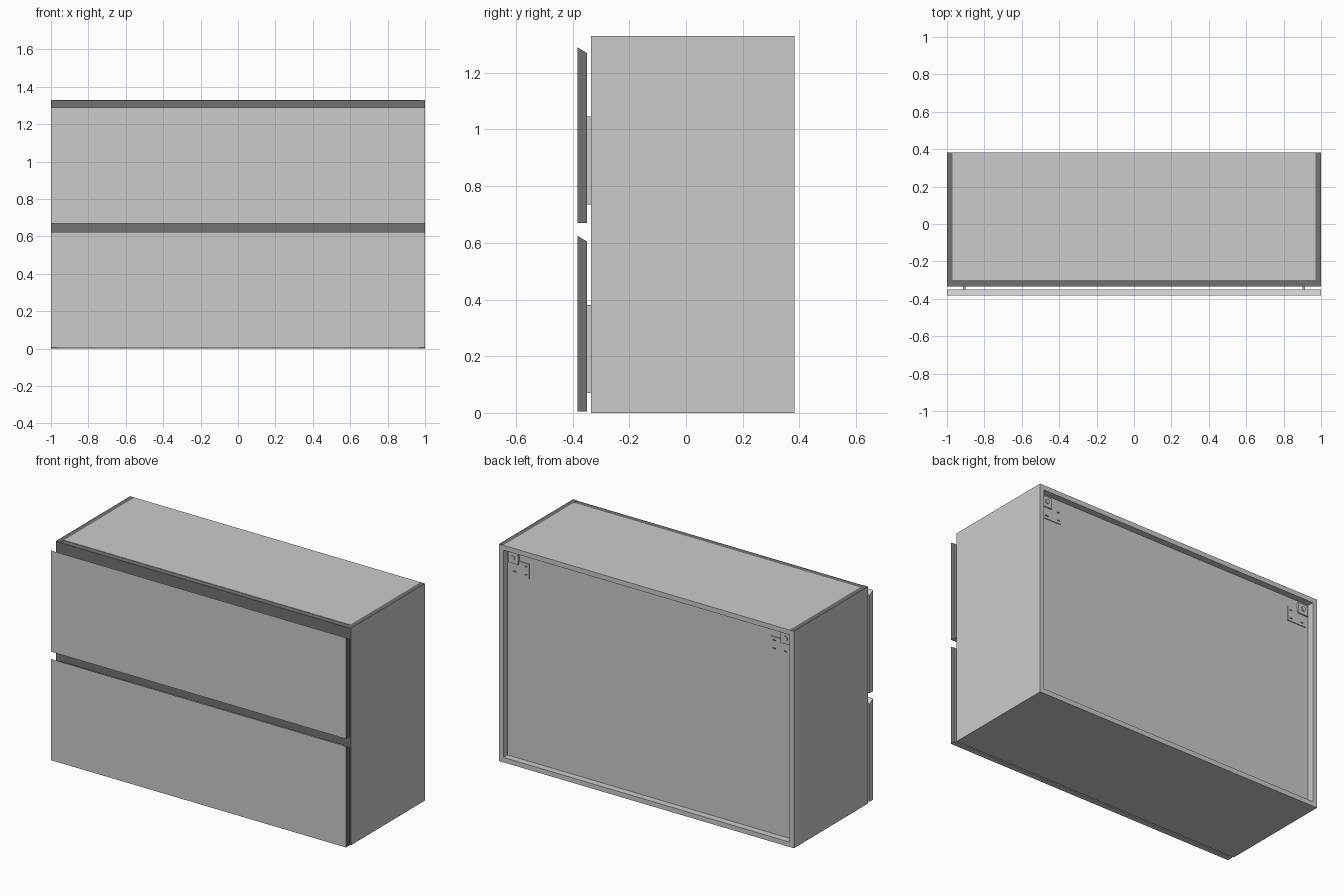
import bpy, bmesh

cube = bpy.data.objects.get("Cube")
if cube:
    bpy.data.objects.remove(cube, do_unlink=True)


def material(name, value):
    mat = bpy.data.materials.new(name)
    mat.use_nodes = True
    color = (value, value, value, 1)
    mat.diffuse_color = color
    mat.node_tree.nodes["Principled BSDF"].inputs["Base Color"].default_value = color
    return mat


light = material("light grey", 0.6)
dark = material("dark grey", 0.17)


def prism(name, x0, x1, profile, mat=light, dark_rule=None):
    """Extrude a (y, z) profile along x; faces whose normal meets the rule turn dark."""
    bm = bmesh.new()
    face = bm.faces.new([bm.verts.new((x0, y, z)) for y, z in profile])
    moved = bmesh.ops.extrude_face_region(bm, geom=[face])["geom"]
    verts = [v for v in moved if isinstance(v, bmesh.types.BMVert)]
    bmesh.ops.translate(bm, verts=verts, vec=(x1 - x0, 0, 0))
    bmesh.ops.recalc_face_normals(bm, faces=bm.faces)
    bm.normal_update()
    if dark_rule:
        for f in bm.faces:
            f.material_index = int(dark_rule(f.normal))
    mesh = bpy.data.meshes.new(name)
    bm.to_mesh(mesh)
    bm.free()
    mesh.materials.append(mat)
    mesh.materials.append(dark)
    obj = bpy.data.objects.new(name, mesh)
    bpy.context.scene.collection.objects.link(obj)
    return obj


def box(name, x, y, z, mat=light, dark_rule=None):
    profile = [(y[0], z[0]), (y[1], z[0]), (y[1], z[1]), (y[0], z[1])]
    return prism(name, x[0], x[1], profile, mat, dark_rule)


def mirrored_x(side, a, b):
    return sorted((side * a, side * b))


W, T = 1.0, 0.03
FRONT, BACK, TOP = -0.335, 0.383, 1.33
IN = W - T

# Carcass: side panels with dark front and top edges
for side, label in ((1, "left"), (-1, "right")):
    box(label + "_side_panel", mirrored_x(side, IN, W), (FRONT, BACK), (0, TOP),
        dark_rule=lambda n: n.z > 0.5 or n.y < -0.5)
box("top_panel", (-IN, IN), (-0.30, BACK), (TOP - T, TOP))
box("bottom_panel", (-IN, IN), (FRONT, BACK), (0, T))
box("back_panel", (-IN, IN), (0.325, 0.343), (T, TOP - T))

# Recessed grip rails: L-shaped strips above each drawer
for label, low, high in (("upper", 1.25, TOP - 0.002), ("middle", 0.60, 0.68)):
    prism(label + "_grip_rail", -IN, IN,
          [(FRONT, low), (-0.30, low), (-0.30, high), (FRONT, high)], dark)

# Drawers: fronts with a sloping grip edge, and boxes behind them
for label, base in (("lower", 0.005), ("upper", 0.67)):
    prism(label + "_drawer_front", -W, W,
          [(-0.383, base), (-0.35, base), (-0.35, base + 0.60), (-0.383, base + 0.62)],
          dark_rule=lambda n: n.x > 0.5)
    z0, z1 = base + 0.065, base + 0.375
    for side, part in ((1, "left"), (-1, "right")):
        box(label + "_drawer_" + part + "_wall", mirrored_x(side, 0.90, 0.915),
            (-0.35, 0.25), (z0, z1))
    box(label + "_drawer_base", (-0.90, 0.90), (-0.33, 0.25), (z0, z0 + 0.02))
    box(label + "_drawer_back", (-0.90, 0.90), (0.235, 0.25), (z0 + 0.02, z1))

# Wall hanging brackets in the upper rear corners
for side, label in ((1, "left"), (-1, "right")):
    box(label + "_bracket_plate", mirrored_x(side, 0.82, 0.95), (0.343, 0.348), (1.15, 1.24))
    box(label + "_bracket_hook", mirrored_x(side, 0.89, 0.96), (0.343, 0.355), (1.22, 1.285))
    for i, (x, z) in enumerate(((0.84, 1.17), (0.84, 1.22), (0.92, 1.17))):
        box(f"{label}_bracket_slot_{i + 1}", mirrored_x(side, x - 0.01, x + 0.01),
            (0.347, 0.350), (z - 0.004, z + 0.004), dark)
    bpy.ops.mesh.primitive_cylinder_add(vertices=12, radius=0.014, depth=0.008,
                                        location=(side * 0.925, 0.357, 1.255),
                                        rotation=(1.5708, 0, 0))
    screw = bpy.context.object
    screw.name = label + "_bracket_screw"
    screw.data.materials.append(light)
